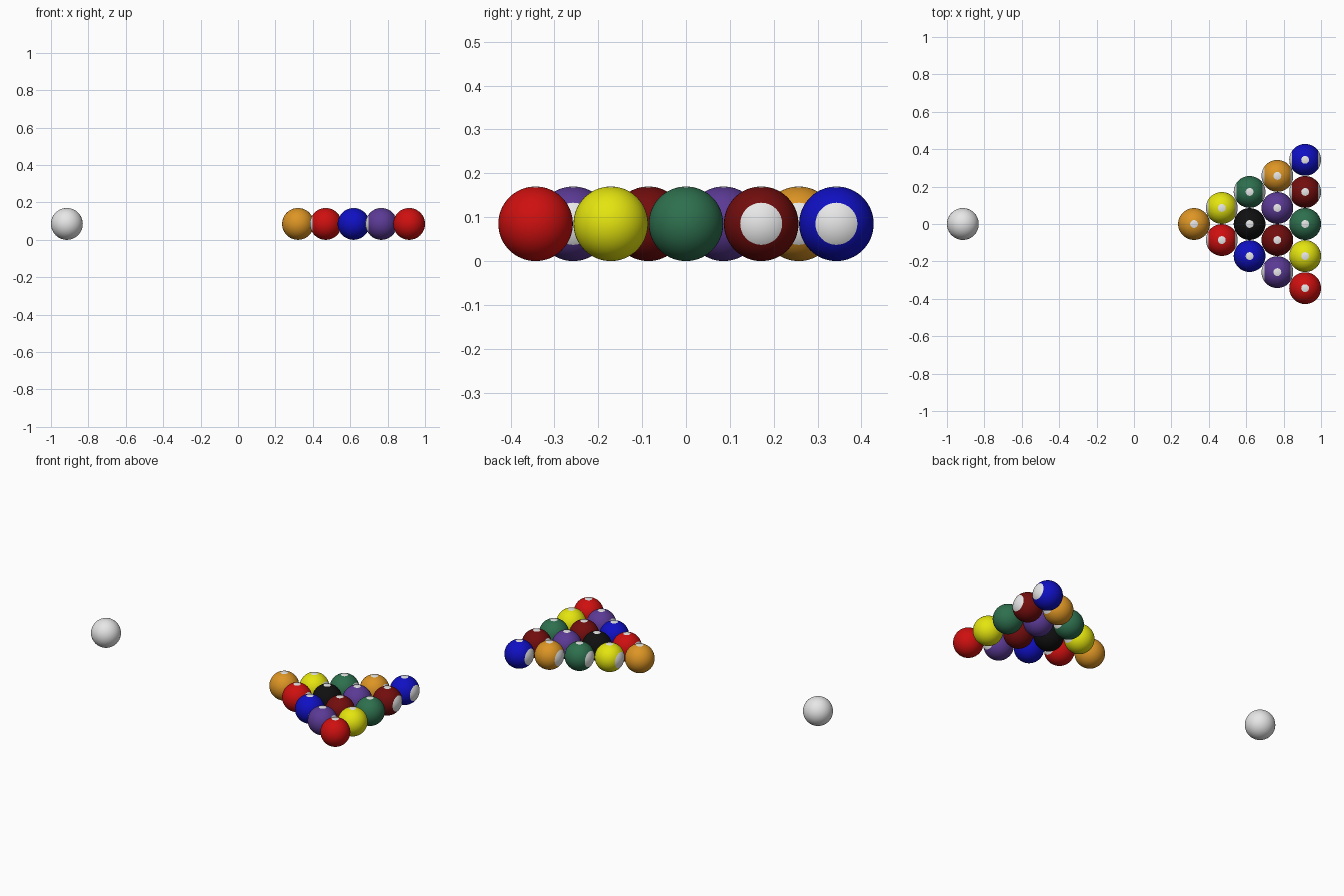
import bpy, bmesh, math
from mathutils import Matrix, Vector

if "Cube" in bpy.data.objects:
    bpy.data.objects.remove(bpy.data.objects["Cube"])

R = 0.085                       # ball radius
STEP_Y = 0.1715                 # spacing of balls inside a row
STEP_X = STEP_Y * math.sqrt(3) / 2
BACK_X = 1.0 - R                # last row of the rack
CAP = R * math.cos(math.radians(34.5))   # white end caps of striped balls
DOT = R * math.cos(math.radians(14.5))   # white spot on top


def mat(name, rgb):
    m = bpy.data.materials.new(name)
    m.diffuse_color = (*rgb, 1)
    m.use_nodes = True
    m.node_tree.nodes["Principled BSDF"].inputs["Base Color"].default_value = m.diffuse_color
    return m


MATS = {
    "white": mat("white", (0.8, 0.8, 0.8)),
    "red": mat("red", (0.62, 0.005, 0.005)),
    "yellow": mat("yellow", (0.78, 0.78, 0.005)),
    "blue": mat("blue", (0.005, 0.005, 0.55)),
    "purple": mat("purple", (0.105, 0.042, 0.3)),
    "orange": mat("orange", (0.72, 0.3, 0.018)),
    "green": mat("green", (0.027, 0.16, 0.076)),
    "maroon": mat("maroon", (0.17, 0.004, 0.004)),
    "black": mat("black", (0.005, 0.005, 0.005)),
}


def cut(bm, co, no):
    bmesh.ops.bisect_plane(bm, geom=bm.verts[:] + bm.edges[:] + bm.faces[:],
                           dist=1e-6, plane_co=Vector(co), plane_no=Vector(no))


def ball(name, x, y, colour, striped=False, dot=True):
    bm = bmesh.new()
    bmesh.ops.create_uvsphere(bm, u_segments=48, v_segments=32, radius=R)
    # cut clean colour borders: top spot, then the two end caps
    if dot:
        cut(bm, (0, 0, DOT), (0, 0, 1))
    if striped:
        cut(bm, (CAP, 0, 0), (1, 0, 0))
        cut(bm, (-CAP, 0, 0), (1, 0, 0))
    for f in bm.faces:
        f.smooth = True
        c = f.calc_center_median()
        white = (dot and c.z > DOT) or (striped and abs(c.x) > CAP)
        f.material_index = 1 if white else 0
    me = bpy.data.meshes.new(name)
    bm.to_mesh(me)
    bm.free()
    me.materials.append(MATS[colour])
    me.materials.append(MATS["white"])
    ob = bpy.data.objects.new(name, me)
    ob.location = (x, y, R)
    bpy.context.collection.objects.link(ob)


# rack rows from the apex back, each from +y to -y; * marks a striped ball
ROWS = ["orange",
        "yellow* red*",
        "green* black blue",
        "orange* purple maroon purple*",
        "blue* maroon* green yellow red"]
for i, row in enumerate(ROWS):
    for j, item in enumerate(row.split()):
        striped = item.endswith("*")
        colour = item.rstrip("*")
        kind = "striped" if striped else "solid"
        ball(f"{colour}_{kind}_ball", BACK_X - (4 - i) * STEP_X,
             (i / 2 - j) * STEP_Y, colour, striped)

# white ball at the far end
ball("cue_ball", -BACK_X, 0, "white", dot=False)
